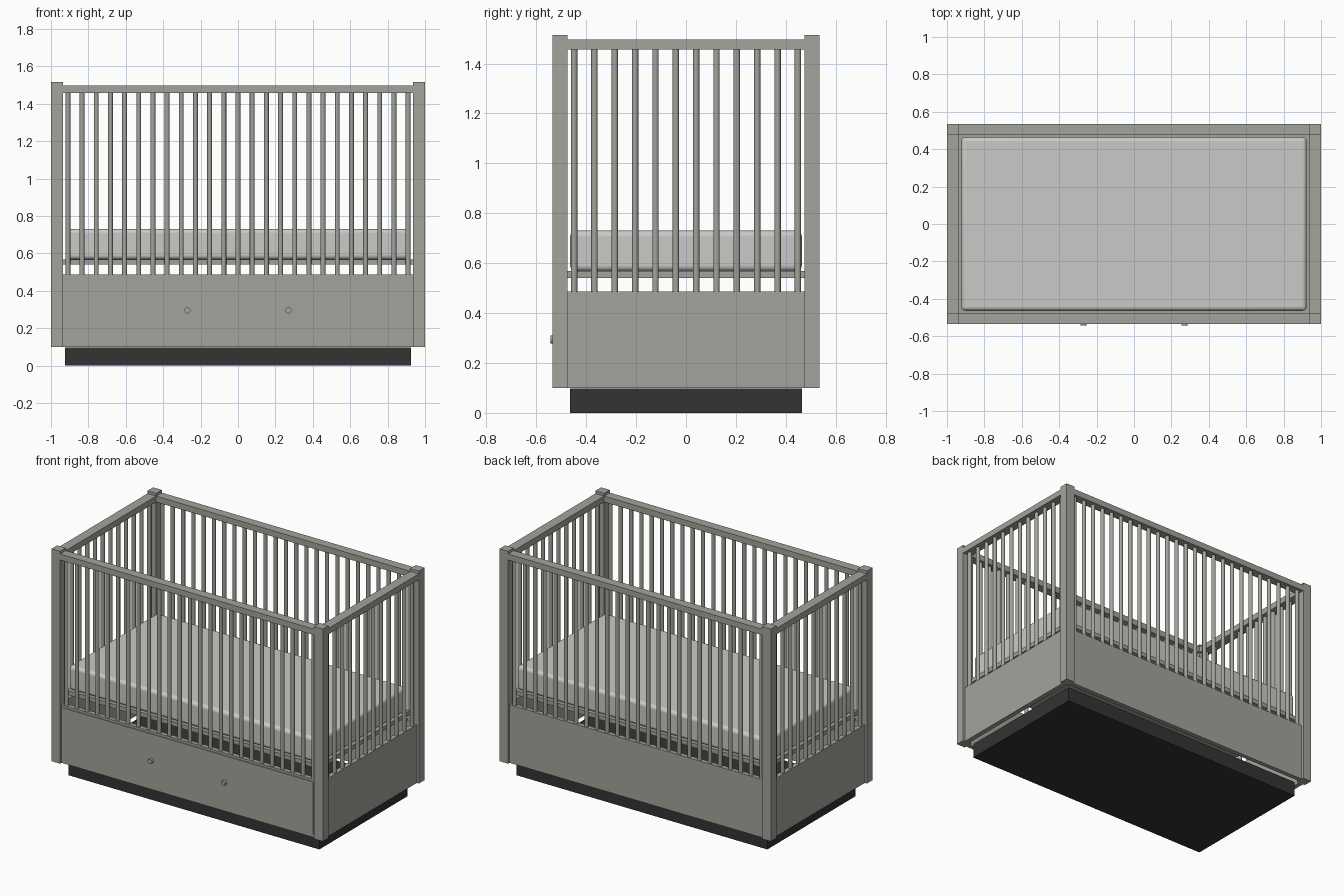
import bpy

cube = bpy.data.objects.get("Cube")
if cube:
    bpy.data.objects.remove(cube, do_unlink=True)


def material(name, rgb):
    m = bpy.data.materials.new(name)
    m.use_nodes = True
    m.diffuse_color = (*rgb, 1)
    m.node_tree.nodes["Principled BSDF"].inputs["Base Color"].default_value = (*rgb, 1)
    return m


wood = material("grey wood", (0.37, 0.37, 0.335))
fabric = material("pale mattress", (0.6, 0.59, 0.58))
black = material("black plinth", (0.033, 0.033, 0.033))


def box(name, x, y, z, mat=wood, bevel=0, segments=1):
    """Box given by its (low, high) extent on each axis."""
    ext = (x, y, z)
    bpy.ops.mesh.primitive_cube_add(size=1, location=[sum(e) / 2 for e in ext])
    ob = bpy.context.object
    ob.name = name
    ob.scale = [e[1] - e[0] for e in ext]
    bpy.ops.object.transform_apply(location=False, rotation=False, scale=True)
    ob.data.materials.append(mat)
    if bevel:
        mod = ob.modifiers.new("Bevel", "BEVEL")
        mod.width, mod.segments = bevel, segments
    return ob


def span(sign, inner, outer):
    return tuple(sorted((sign * inner, sign * outer)))


def rod(name, location, radius, depth, rotation=(0, 0, 0)):
    bpy.ops.mesh.primitive_cylinder_add(vertices=16, radius=radius, depth=depth,
                                        location=location, rotation=rotation)
    ob = bpy.context.object
    ob.name = name
    ob.data.materials.append(wood)
    bpy.ops.object.shade_smooth_by_angle()


# Main dimensions: outer and inner faces of the posts, panel and rail heights
OX, OY = 1.0, 0.535
IX, IY = 0.936, 0.475
PANEL_Z = (0.1, 0.487)
RAIL_Z = (1.457, 1.497)
slat_z = (PANEL_Z[1] + RAIL_Z[0]) / 2
slat_len = RAIL_Z[0] - PANEL_Z[1]

# Black plinth, bed base and mattress
box("plinth", (-0.925, 0.925), (-0.465, 0.465), (0, 0.097), black)
box("bed_base", (-IX, IX), (-IY, IY), (0.54, 0.568))
mattress = box("mattress", (-0.923, 0.923), (-0.464, 0.464), (0.568, 0.73), fabric, 0.022, 5)
bpy.ops.object.shade_smooth_by_angle()

# Corner posts
for sx in (-1, 1):
    for sy in (-1, 1):
        box("corner_post", span(sx, IX, OX), span(sy, IY, OY), (0.1, 1.515))

# Long sides: panel, top rail, slats
for s, side in ((-1, "front"), (1, "back")):
    box(side + "_panel", (-IX, IX), span(s, 0.49, 0.52), PANEL_Z)
    box(side + "_top_rail", (-IX, IX), span(s, IY, OY), RAIL_Z)
    for i in range(25):
        rod(side + "_slat", ((i - 12) * 0.0758, s * 0.505, slat_z), 0.013, slat_len)

# Short ends: panel, top rail, slats
for s, side in ((-1, "right"), (1, "left")):
    box(side + "_panel", span(s, 0.953, 0.985), (-IY, IY), PANEL_Z)
    box(side + "_top_rail", span(s, IX, OX), (-IY, IY), RAIL_Z)
    for i in range(12):
        rod(side + "_slat", (s * 0.968, (i - 5.5) * 0.0815, slat_z), 0.013, slat_len)

# Drawer front with two round knobs
box("drawer_front", (-0.922, 0.922), (-0.526, -0.52), (0.12, 0.472))
for x in (-0.27, 0.27):
    rod("drawer_knob", (x, -0.533, 0.295), 0.016, 0.022, (1.5708, 0, 0))
